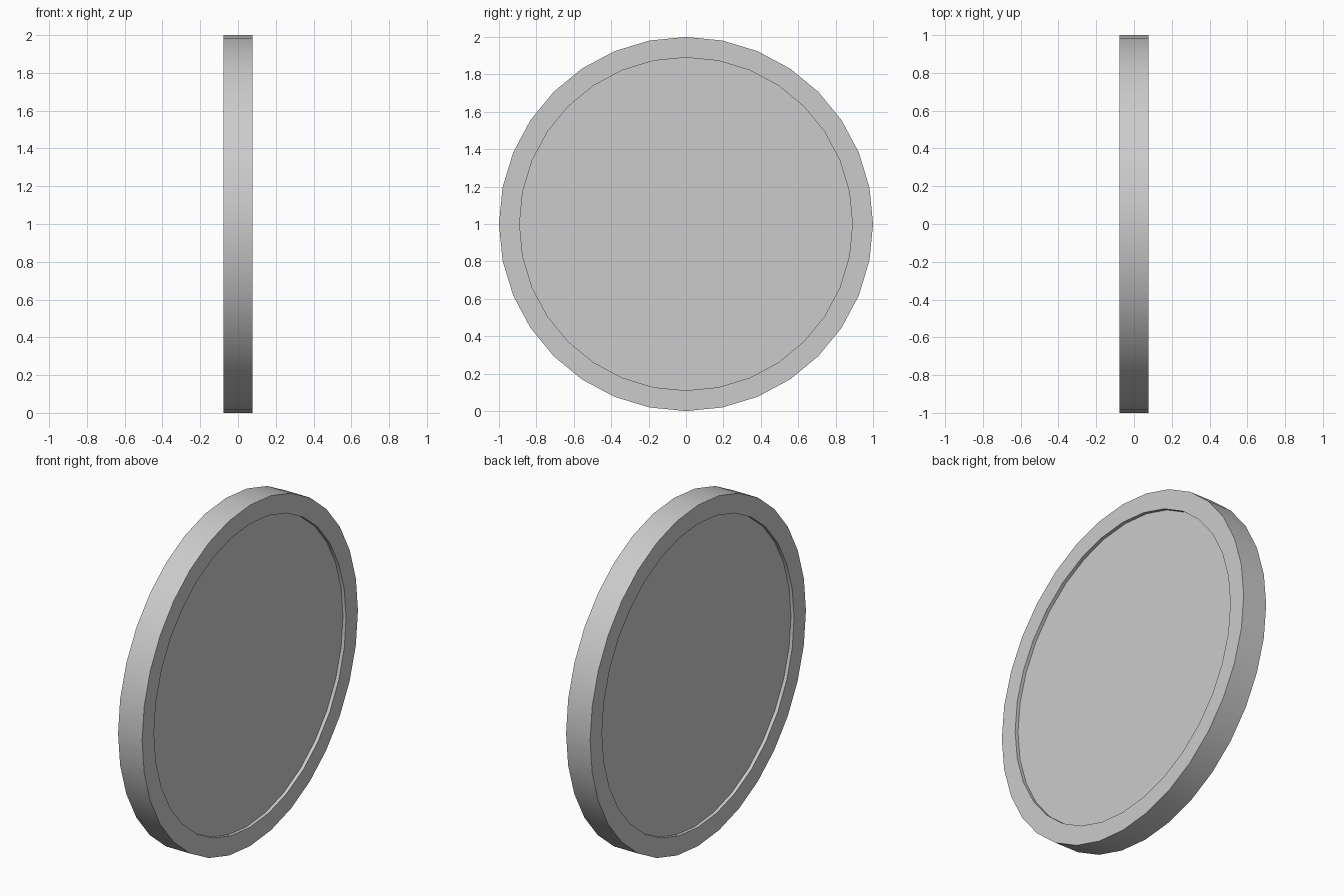
import bpy, bmesh, math
from mathutils import Matrix, Vector

if "Cube" in bpy.data.objects:
    bpy.data.objects.remove(bpy.data.objects["Cube"])

RADIUS, INNER, THICK, RECESS, SIDES = 1.0, 0.89, 0.156, 0.02, 32

# Coin body: a short 32-sided cylinder lying along z for now
bm = bmesh.new()
bmesh.ops.create_cone(bm, cap_ends=True, segments=SIDES,
                      radius1=RADIUS, radius2=RADIUS, depth=THICK)

# Raised rim with a shallow recess on both faces
for cap in [f for f in bm.faces if len(f.verts) == SIDES]:
    side = math.copysign(1, cap.calc_center_median().z)
    inner = bmesh.ops.extrude_discrete_faces(bm, faces=[cap])["faces"][0]
    bmesh.ops.scale(bm, vec=(INNER, INNER, 1), verts=inner.verts[:])
    floor = bmesh.ops.extrude_discrete_faces(bm, faces=[inner])["faces"][0]
    bmesh.ops.translate(bm, vec=Vector((0, 0, -side * RECESS)), verts=floor.verts[:])

# Stand the coin on its edge, facing x
bm.transform(Matrix.Translation((0, 0, RADIUS)) @ Matrix.Rotation(math.pi / 2, 4, 'Y'))
bmesh.ops.recalc_face_normals(bm, faces=bm.faces[:])

mesh = bpy.data.meshes.new("coin")
bm.to_mesh(mesh)
bm.free()
coin = bpy.data.objects.new("coin", mesh)
bpy.context.collection.objects.link(coin)

# Smooth edge band, crisp rim corners
bpy.context.view_layer.objects.active = coin
coin.select_set(True)
bpy.ops.object.shade_smooth_by_angle(angle=math.radians(30))
